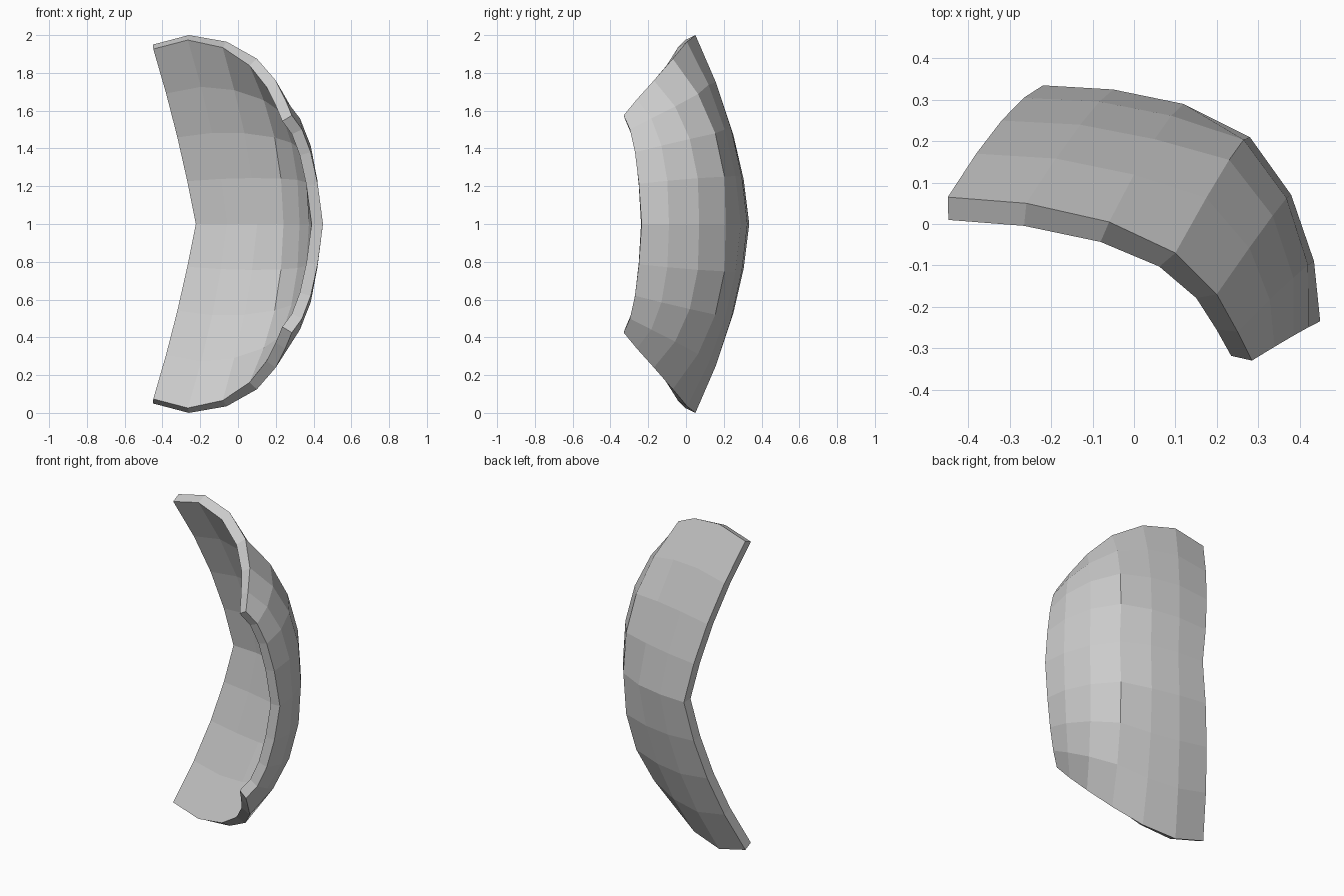
import bpy

if "Cube" in bpy.data.objects:
    bpy.data.objects.remove(bpy.data.objects["Cube"])

# Outer surface ribs, left to right: (middle, half way up, top edge)
RIBS = [
    ((-0.22, 0.335, 1.0), (-0.32, 0.25, 1.475), (-0.45, 0.065, 1.95)),
    ((-0.05, 0.325, 1.0), (-0.13, 0.24, 1.50), (-0.26, 0.05, 2.00)),
    ((0.12, 0.29, 1.0), (0.05, 0.205, 1.50), (-0.06, 0.005, 1.965)),
    ((0.28, 0.21, 1.0), (0.23, 0.155, 1.48), (0.10, -0.07, 1.875)),
    ((0.38, 0.07, 1.0), (0.335, 0.02, 1.45), (0.20, -0.17, 1.76)),
    ((0.435, -0.09, 1.0), (0.385, -0.13, 1.415), (0.25, -0.26, 1.66)),
    ((0.45, -0.235, 1.0), (0.385, -0.27, 1.38), (0.285, -0.33, 1.575)),
]
HALF_ROWS = 4
THICKNESS = 0.06


def rib_point(rib, row):
    """Point on a smooth rib; negative rows mirror about z = 1."""
    t = abs(row) / HALF_ROWS
    weights = ((1 - t) * (1 - 2 * t), 4 * t * (1 - t), t * (2 * t - 1))
    x, y, z = (sum(w * p[k] for w, p in zip(weights, rib)) for k in range(3))
    return (x, y, z if row >= 0 else 2 - z)


# Curved plate: grid of outer points
rows = range(-HALF_ROWS, HALF_ROWS + 1)
n = len(RIBS)
verts = [rib_point(rib, r) for r in rows for rib in RIBS]
faces = [(i * n + j, (i + 1) * n + j, (i + 1) * n + j + 1, i * n + j + 1)
         for i in range(2 * HALF_ROWS) for j in range(n - 1)]
mesh = bpy.data.meshes.new("curved_plate")
mesh.from_pydata(verts, [], faces)
plate = bpy.data.objects.new("curved_plate", mesh)
bpy.context.collection.objects.link(plate)

# Plate thickness, added towards the hollow side
solid = plate.modifiers.new("thickness", 'SOLIDIFY')
solid.thickness = THICKNESS
solid.offset = -1
solid.use_even_offset = True
